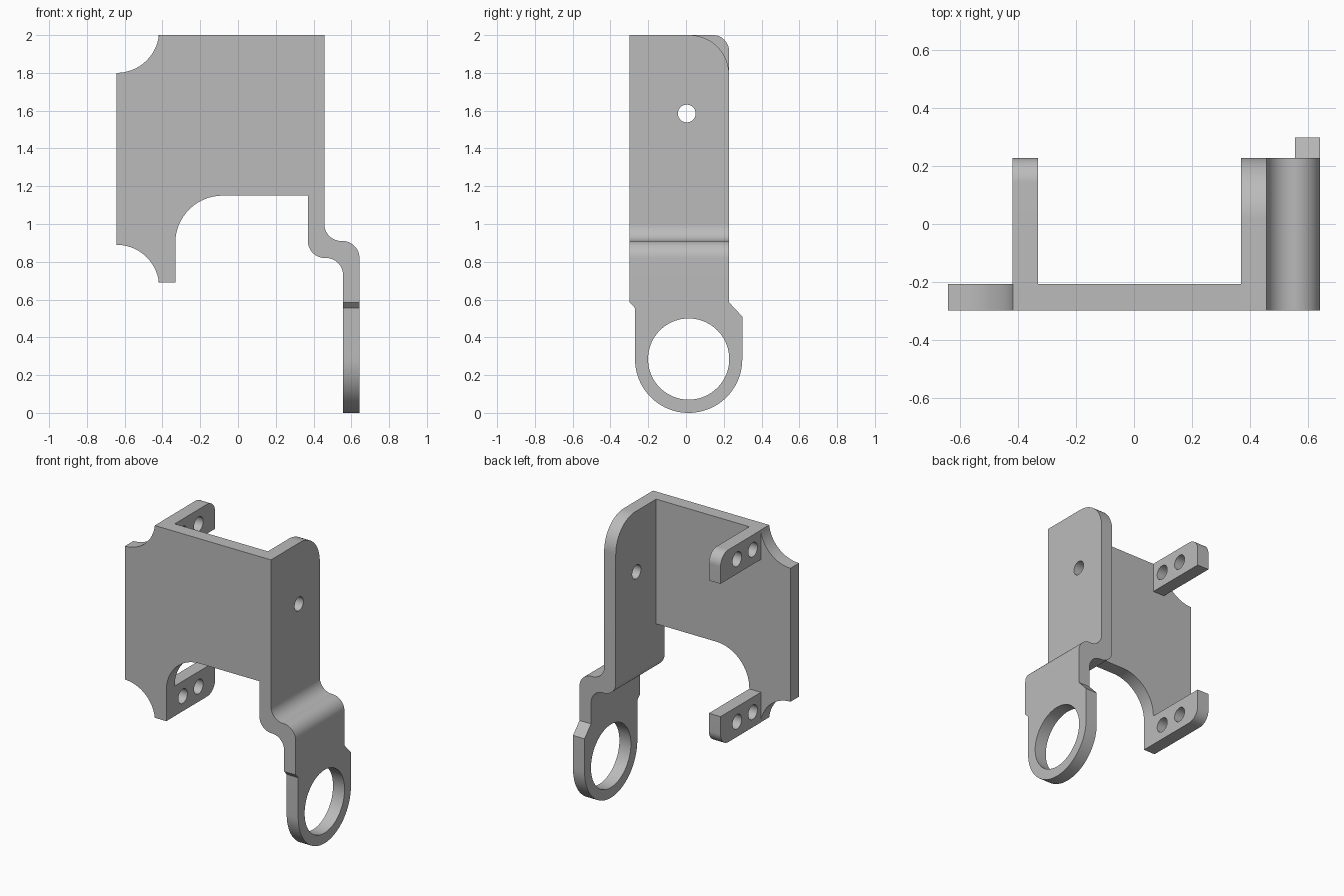
import bpy
import bmesh
from math import sin, cos, radians

default = bpy.data.objects.get("Cube")
if default:
    bpy.data.objects.remove(default, do_unlink=True)

# Single bare-metal grey
grey = bpy.data.materials.new("plain_grey")
grey.use_nodes = True
grey.diffuse_color = (0.5, 0.5, 0.5, 1)
grey.node_tree.nodes["Principled BSDF"].inputs["Base Color"].default_value = (0.5, 0.5, 0.5, 1)


def arc(cu, cv, r, start, end, steps=16):
    """Points along an arc, angles in degrees."""
    angles = [radians(start + (end - start) * i / steps) for i in range(steps + 1)]
    return [(cu + r * cos(a), cv + r * sin(a)) for a in angles]


def circle(cu, cv, r, sides=40):
    return arc(cu, cv, r, 0, 360, sides)[:-1]


def sheet(name, axis, low, high, outline, holes=()):
    """Extrude an outline with holes along x (outline in y,z) or y (outline in x,z)."""
    def place(u, v):
        return (low, u, v) if axis == "x" else (u, low, v)

    bm = bmesh.new()
    for loop in (outline, *holes):
        verts = [bm.verts.new(place(u, v)) for u, v in loop]
        for a, b in zip(verts, verts[1:] + verts[:1]):
            bm.edges.new((a, b))
    normal = (1, 0, 0) if axis == "x" else (0, 1, 0)
    bmesh.ops.triangle_fill(bm, use_beauty=True, edges=bm.edges[:], normal=normal)
    result = bmesh.ops.extrude_face_region(bm, geom=bm.faces[:], use_keep_orig=True)
    moved = [g for g in result["geom"] if isinstance(g, bmesh.types.BMVert)]
    bmesh.ops.translate(bm, verts=moved, vec=[n * (high - low) for n in normal])
    bmesh.ops.recalc_face_normals(bm, faces=bm.faces[:])

    mesh = bpy.data.meshes.new(name)
    bm.to_mesh(mesh)
    bm.free()
    mesh.materials.append(grey)
    obj = bpy.data.objects.new(name, mesh)
    bpy.context.collection.objects.link(obj)
    bpy.ops.object.select_all(action="DESELECT")
    obj.select_set(True)
    bpy.context.view_layer.objects.active = obj
    bpy.ops.object.shade_smooth_by_angle(angle=radians(30))
    return obj


FRONT, INNER, BACK = -0.298, -0.207, 0.228   # depth limits of the bracket
ARM_IN, ARM_OUT = 0.37, 0.457                # upper arm thickness
RING_IN, RING_OUT = 0.556, 0.643             # ring plate thickness
TAB_OUT, TAB_IN = -0.42, -0.332              # tab thickness

# Front plate with scalloped corners and a rounded lower cutout
plate = (
    arc(-0.643, 2.026, 0.226, 270, 353.4)
    + [(ARM_IN, 2), (ARM_IN, 1.15)]
    + arc(-0.082, 0.9, 0.25, 90, 180, 24)
    + [(TAB_IN, 0.69)]
    + arc(-0.643, 0.664, 0.226, 6.6, 90)
)
sheet("front_plate", "y", FRONT, INNER, plate)

# Upper arm with one large rounded corner and a small hole
arm = [(FRONT, 1), (BACK, 1)] + arc(BACK - 0.21, 1.79, 0.21, 0, 90, 24) + [(FRONT, 2)]
sheet("upper_arm", "x", ARM_IN, ARM_OUT, arm, [circle(0.004, 1.585, 0.047)])

# S-shaped bend joining the arm to the ring plate
bend = (
    [(ARM_IN, 1)]
    + arc(ARM_IN + 0.09, 0.91, 0.09, 180, 270)
    + arc(RING_IN - 0.09, 0.73, 0.09, 90, 0)
    + [(RING_OUT, 0.73)]
    + arc(RING_OUT - 0.09, 0.82, 0.09, 0, 90)
    + arc(ARM_OUT + 0.09, 1.0, 0.09, 270, 180)
)
sheet("arm_bend", "y", FRONT, BACK, bend)

# Ring plate with angled shoulders and a large round opening
ring = (
    [(BACK, 0.73), (FRONT, 0.73), (FRONT, 0.585), (-0.27, 0.555)]
    + arc(0.014, 0.284, 0.284, 180, 360, 48)
    + [(0.298, 0.51), (BACK, 0.585)]
)
sheet("ring_plate", "x", RING_IN, RING_OUT, ring, [circle(0.014, 0.285, 0.215, 72)])

# Two mounting tabs, each with two holes and a rounded outer corner
for name, inner_z, outer_z in (("upper_tab", 1.8, 2.0), ("lower_tab", 0.895, 0.69)):
    side = 1 if outer_z > inner_z else -1
    r = 0.085
    corner = arc(BACK - r, outer_z - side * r, r, 0, side * 90)
    tab = [(INNER, inner_z), (BACK, inner_z)] + corner + [(INNER, outer_z)]
    middle = (inner_z + outer_z) / 2
    holes = [circle(y, middle, 0.049) for y in (-0.12, 0.05)]
    sheet(name, "x", TAB_OUT, TAB_IN, tab, holes)
